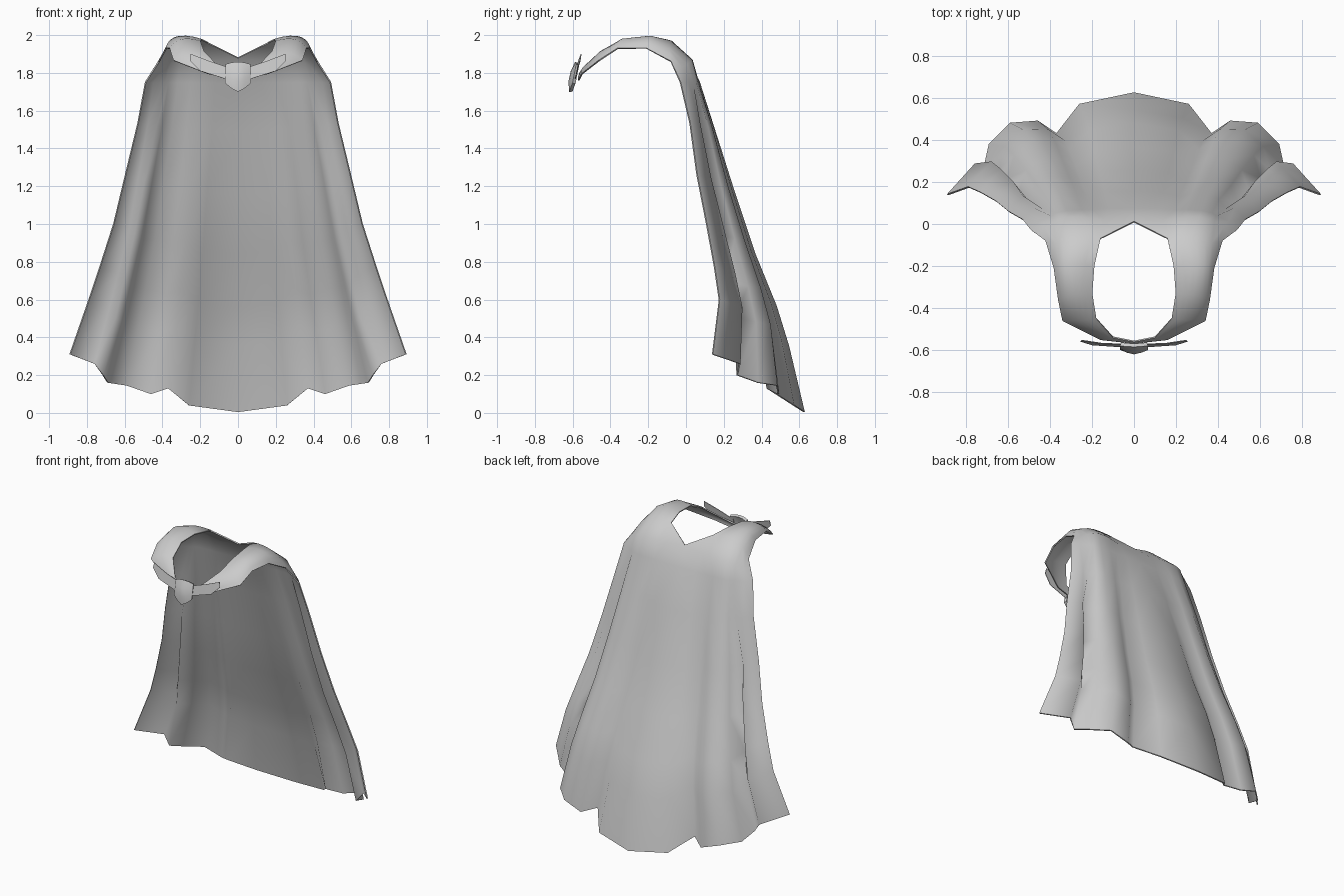
import bpy, bmesh, math
from mathutils import Vector as V

if "Cube" in bpy.data.objects:
    bpy.data.objects.remove(bpy.data.objects["Cube"])


def sheet(name, grids, thick, mirror=True, angle=50):
    """Build a thin sheet from one or more grids of points."""
    bm = bmesh.new()
    for rows in grids:
        vs = [[bm.verts.new(p) for p in r] for r in rows]
        for a, b in zip(vs, vs[1:]):
            for j in range(len(a) - 1):
                bm.faces.new((a[j], a[j + 1], b[j + 1], b[j]))
    bmesh.ops.remove_doubles(bm, verts=bm.verts, dist=1e-4)
    bmesh.ops.recalc_face_normals(bm, faces=bm.faces)
    me = bpy.data.meshes.new(name)
    bm.to_mesh(me)
    bm.free()
    ob = bpy.data.objects.new(name, me)
    bpy.context.collection.objects.link(ob)
    bpy.ops.object.select_all(action='DESELECT')
    bpy.context.view_layer.objects.active = ob
    ob.select_set(True)
    if mirror:
        m = ob.modifiers.new("mirror", 'MIRROR')
        m.merge_threshold = 0.002
        bpy.ops.object.modifier_apply(modifier="mirror")
    flat = len(ob.data.polygons)
    s = ob.modifiers.new("thickness", 'SOLIDIFY')
    s.thickness = thick
    s.offset = 0
    bpy.ops.object.modifier_apply(modifier="thickness")
    bpy.ops.object.shade_smooth_by_angle(angle=math.radians(angle))
    # keep the cut edge of the sheet sharp
    for p in list(ob.data.polygons)[2 * flat:]:
        for li in p.loop_indices:
            ob.data.edges[ob.data.loops[li].edge_index].use_edge_sharp = True
    return ob


def across(a, m, b, n):
    """Arc of n points through three points."""
    a, m, b = V(a), V(m), V(b)
    c = 2 * m - (a + b) / 2
    return [a * (1 - u) ** 2 + c * 2 * u * (1 - u) + b * u * u
            for u in (i / (n - 1) for i in range(n))]


# shoulder straps: inner edge, crest, outer edge, from back to clasp
strap = [across(*s, 8) for s in (
    ((.16, -.07, 1.96), (.32, -.09, 1.955), (.42, -.08, 1.86)),
    ((.19, -.20, 1.975), (.32, -.19, 1.99), (.38, -.21, 1.93)),
    ((.20, -.33, 1.965), (.295, -.34, 1.975), (.36, -.36, 1.93)),
    ((.18, -.45, 1.91), (.27, -.455, 1.905), (.34, -.46, 1.865)),
    ((.10, -.54, 1.83), (.13, -.55, 1.815), (.16, -.55, 1.795)),
    ((0, -.56, 1.80), (0, -.567, 1.78), (0, -.567, 1.76)))]

# cape half: neck row, upper back row, folded hem row (centre back to front edge)
neck = [V((0, .01, 1.88))] + strap[0]
back = [V((x, y, 1.75)) for x, y in (
    (0, .07), (.12, .07), (.20, .065), (.25, .065), (.32, .06),
    (.37, .05), (.39, .035), (.45, .01), (.49, -.03))]
hem = [V(p) for p in (
    (0, .625, .005), (.26, .57, .04), (.37, .43, .13), (.46, .49, .10),
    (.59, .48, .145), (.69, .38, .16), (.715, .27, .20), (.76, .285, .26),
    (.89, .14, .31))]
mid = [(a + b) / 2 + V((0, .045, .01)) * math.sin(math.pi * j / 8)
       for j, (a, b) in enumerate(zip(neck, back))]
rows = [neck, mid]
# each row: drop, then back bulge at the centre, back bulge and pull-in at the edge
for t, cy, ey, ex in ((0, 0, 0, 0), (.15, 0, .025, .02), (.34, 0, .03, .03),
                      (.52, .005, .05, .04), (.68, .03, .065, .03),
                      (.8, .028, .07, .02), (1, 0, 0, 0)):
    row = []
    for j, (a, b) in enumerate(zip(back, hem)):
        s = j / 8
        p = a.lerp(b, t) + V((-ex * s, cy + (ey - cy) * s, 0))
        if j == 6:  # deep side valley
            p += V((.02, -.045, 0)) * math.sin(math.pi * t)
        row.append(p)
    rows.append(row)
sheet("cape", [rows, strap], .008, angle=120)

# clasp: domed shield plate, tilted forward at the bottom
plate = []
for u in (0, .3, .65, 1):
    row = []
    for i in range(-2, 3):
        s = i / 2
        top, low = 1.855 - .012 * s * s, 1.70 + .045 * abs(s) ** 1.3
        z = top + (low - top) * u
        y = -.572 - (1.85 - z) * .2 - .024 * (1 - s * s) * math.sin(math.pi * (.1 + .8 * u))
        row.append((.064 * s, y, z))
    plate.append(row)
sheet("clasp_plate", [plate], .018, mirror=False)

# clasp wings
sheet("clasp_wings", [[
    [(.04, -.573, 1.825), (.15, -.570, 1.862), (.25, -.555, 1.90)],
    [(.04, -.588, 1.76), (.20, -.577, 1.81), (.255, -.560, 1.865)]]], .004, angle=30)
